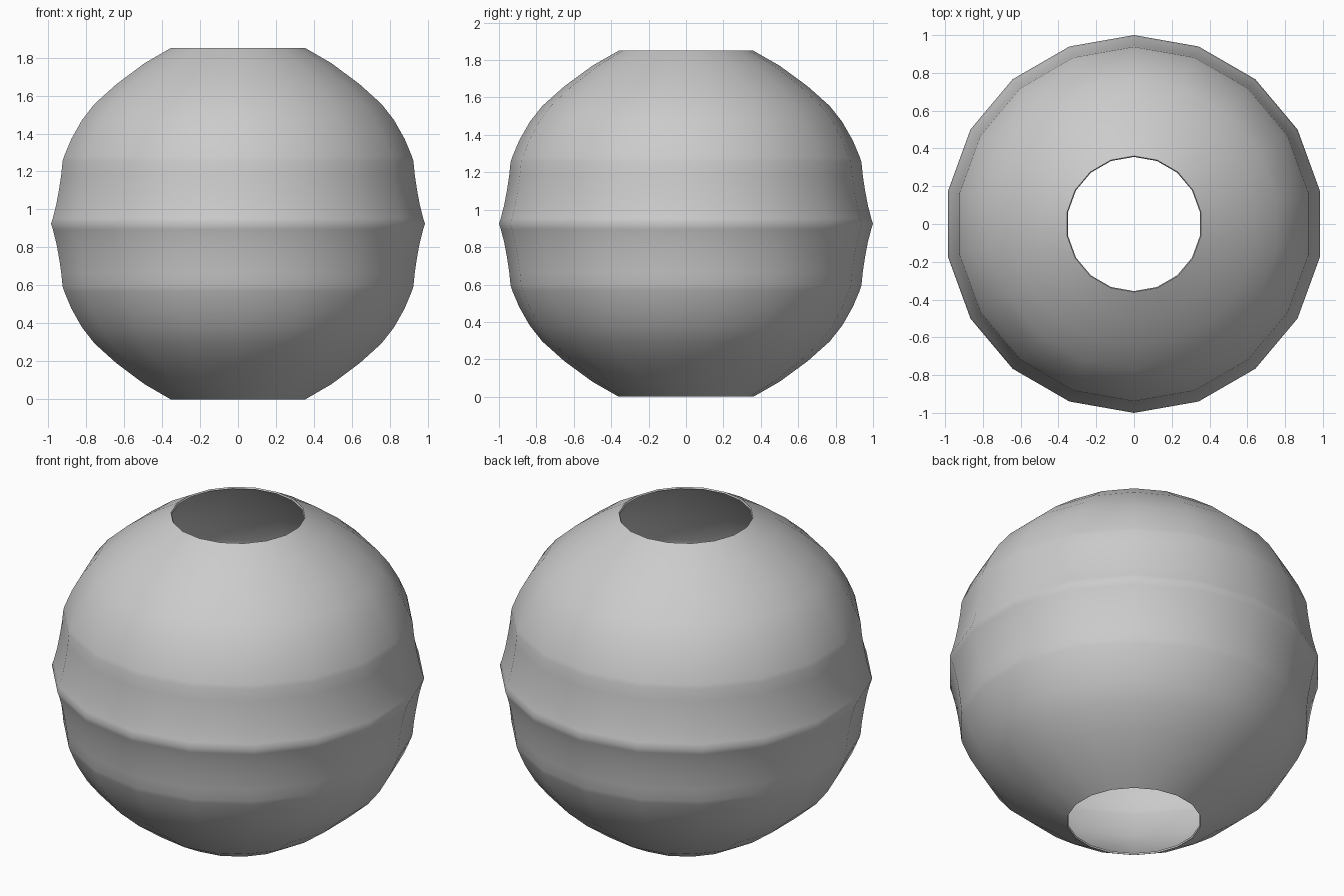
import bpy, bmesh, math

if "Cube" in bpy.data.objects:
    bpy.data.objects.remove(bpy.data.objects["Cube"])

SIDES = 18
MID = 0.925      # equator height
WALL = 0.01      # shell thickness

# Upper half profile: (radius, height above the equator), slightly scalloped near the middle
half = [(1.0, 0.0), (0.99, 0.03), (0.972, 0.10), (0.957, 0.18), (0.945, 0.26),
        (0.938, 0.33), (0.93, 0.355), (0.892, 0.445), (0.835, 0.545), (0.768, 0.63),
        (0.65, 0.735), (0.50, 0.845), (0.36, 0.925)]
profile = [(r, MID - h) for r, h in reversed(half[1:])] + [(r, MID + h) for r, h in half]

# Revolve the profile into an open globe
bm = bmesh.new()
rings = []
for r, z in profile:
    ring = []
    for i in range(SIDES):
        a = math.pi / 2 + 2 * math.pi * i / SIDES
        ring.append(bm.verts.new((r * math.cos(a), r * math.sin(a), z)))
    rings.append(ring)
for low, high in zip(rings, rings[1:]):
    for i in range(SIDES):
        j = (i + 1) % SIDES
        bm.faces.new((low[i], low[j], high[j], high[i]))
mesh = bpy.data.meshes.new("lamp_shade")
bm.to_mesh(mesh)
bm.free()

shade = bpy.data.objects.new("lamp_shade", mesh)
bpy.context.collection.objects.link(shade)
bpy.context.view_layer.objects.active = shade
shade.select_set(True)

# Thin wall, grown inwards
solid = shade.modifiers.new("wall", 'SOLIDIFY')
solid.thickness = WALL
solid.offset = -1
bpy.ops.object.modifier_apply(modifier=solid.name)
bpy.ops.object.shade_smooth_by_angle(angle=math.radians(40))
